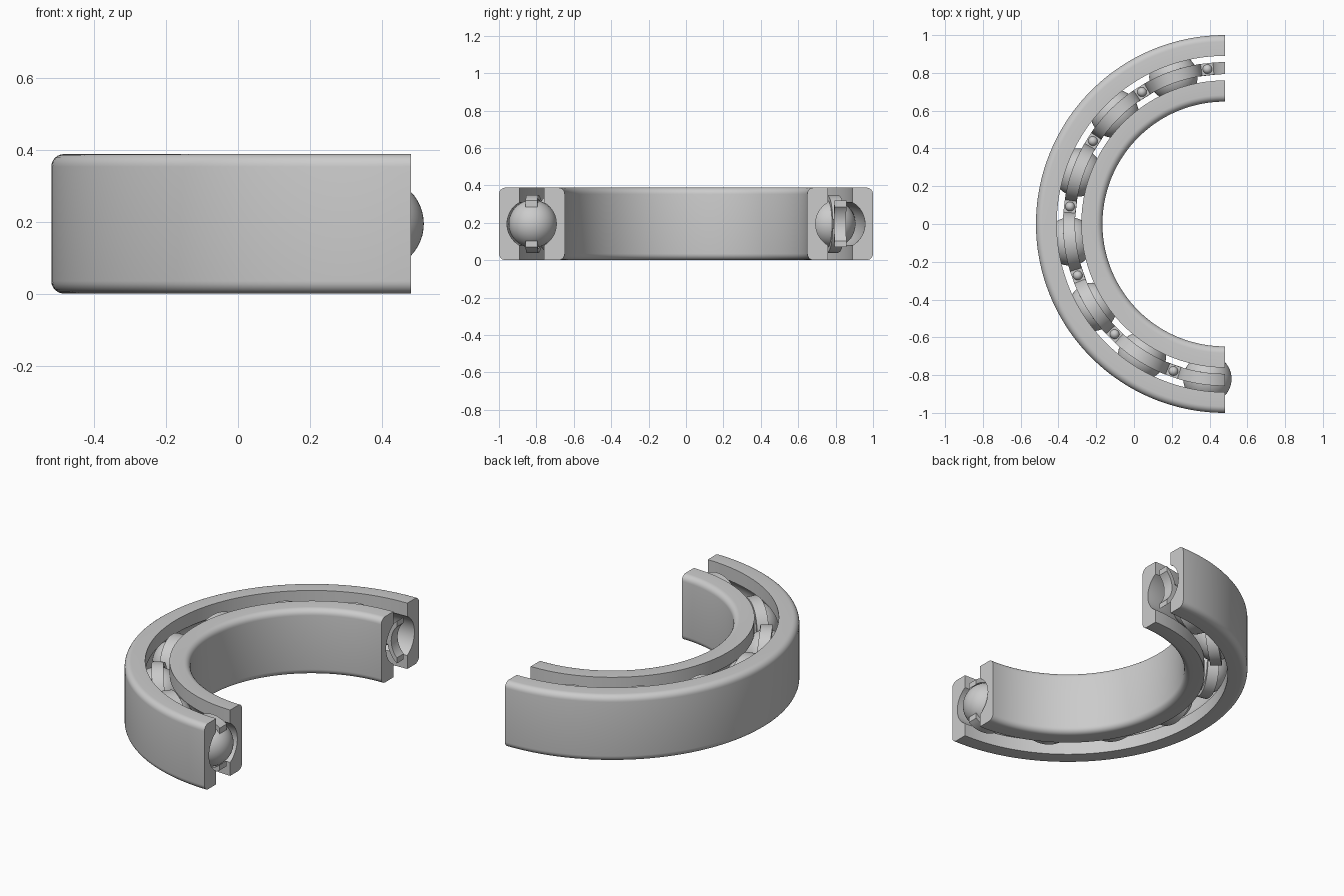
import bpy, bmesh
from math import sin, cos, asin, acos, pi, radians, sqrt
from mathutils import Matrix

if "Cube" in bpy.data.objects:
    bpy.data.objects.remove(bpy.data.objects["Cube"])

CX, H = 0.481, 0.388          # centre of the full circle, ring height
ZC, PITCH, BALL = H / 2, 0.825, 0.128
STEP = 2 * pi / 14            # 14 balls in the full bearing, half shown
CAGE_R0, CAGE_R1 = 0.793, 0.857
POCKET_IN, POCKET_OUT, SHEET = 0.130, 0.155, 0.025


def polar(r, a, z):
    # a runs from the +y end (0) through -x to the -y end (pi)
    return (CX - r * sin(a), r * cos(a), z)


def finish(bm, name, angle=35):
    bmesh.ops.recalc_face_normals(bm, faces=bm.faces)
    me = bpy.data.meshes.new(name)
    bm.to_mesh(me)
    bm.free()
    ob = bpy.data.objects.new(name, me)
    bpy.context.collection.objects.link(ob)
    bpy.ops.object.select_all(action='DESELECT')
    ob.select_set(True)
    bpy.context.view_layer.objects.active = ob
    bpy.ops.object.shade_smooth_by_angle(angle=radians(angle))
    return ob


def loft(name, sections):
    # closed sections joined in order, with flat end caps
    bm = bmesh.new()
    rows = [[bm.verts.new(p) for p in s] for s in sections]
    n = len(rows[0])
    for a, b in zip(rows, rows[1:]):
        for i in range(n):
            j = (i + 1) % n
            bm.faces.new((a[i], a[j], b[j], b[i]))
    bm.faces.new(rows[0])
    bm.faces.new(rows[-1])
    return finish(bm, name)


def race(name, shoulder, rim):
    # grooved on the ball side, rounded corners on the far side
    sg = 1 if rim > shoulder else -1
    groove, f = 0.132, 0.035
    amax = acos(abs(shoulder - PITCH) / groove)
    prof = [(shoulder, 0)]
    for i in range(17):
        a = -amax + 2 * amax * i / 16
        prof.append((PITCH + sg * groove * cos(a), ZC + groove * sin(a)))
    prof.append((shoulder, H))
    for k in range(2):
        for i in range(7):
            a = pi / 2 * i / 6
            if k == 0:
                prof.append((rim - sg * f + sg * f * sin(a), H - f + f * cos(a)))
            else:
                prof.append((rim - sg * f + sg * f * cos(a), f - f * sin(a)))
    loft(name, [[polar(r, pi * i / 96, z) for r, z in prof] for i in range(97)])


race("outer_race", 0.89, 1.0)
race("inner_race", 0.76, 0.648)

balls = [STEP * (0.75 + k) for k in range(7)]
rivets = [STEP * (0.25 + k) for k in range(7)]

# Balls
for k, a in enumerate(balls):
    bm = bmesh.new()
    bmesh.ops.create_uvsphere(bm, u_segments=48, v_segments=24, radius=BALL,
                              matrix=Matrix.Translation(polar(PITCH, a, ZC)))
    finish(bm, f"ball_{k + 1}")

# Cage: two pressed ribbons arching over each ball, cut pockets at both ends
CUT = PITCH * STEP / 4
phi0 = asin(SHEET / POCKET_OUT)
path = []                      # (inner angle, inner z, outer angle, outer z)
for k, c in enumerate([-STEP / 4] + balls):
    i0, i1, o0, o1 = pi, 0, pi - phi0, phi0
    if k == 0:
        i0, o0 = acos(CUT / POCKET_IN), acos(CUT / POCKET_OUT)
    if k == 7:
        i1, o1 = acos(CUT / POCKET_IN), acos(CUT / POCKET_OUT)
    for n in range(25):
        t = n / 24
        pi_, po = i0 + (i1 - i0) * t, o0 + (o1 - o0) * t
        path.append((c + POCKET_IN * cos(pi_) / PITCH, POCKET_IN * sin(pi_),
                     c + POCKET_OUT * cos(po) / PITCH, POCKET_OUT * sin(po)))
for name, s in (("cage_upper", 1), ("cage_lower", -1)):
    loft(name, [[polar(CAGE_R0, ai, ZC + s * zi), polar(CAGE_R1, ai, ZC + s * zi),
                 polar(CAGE_R1, ao, ZC + s * zo), polar(CAGE_R0, ao, ZC + s * zo)]
                for ai, zi, ao, zo in path])

# Rivets: round heads on both faces of the webs
for k, a in enumerate(rivets):
    bm = bmesh.new()
    for s in (1, -1):
        bmesh.ops.create_uvsphere(bm, u_segments=20, v_segments=12, radius=0.025,
                                  matrix=Matrix.Translation(polar(PITCH, a, ZC + s * SHEET)))
    finish(bm, f"rivet_{k + 1}")
